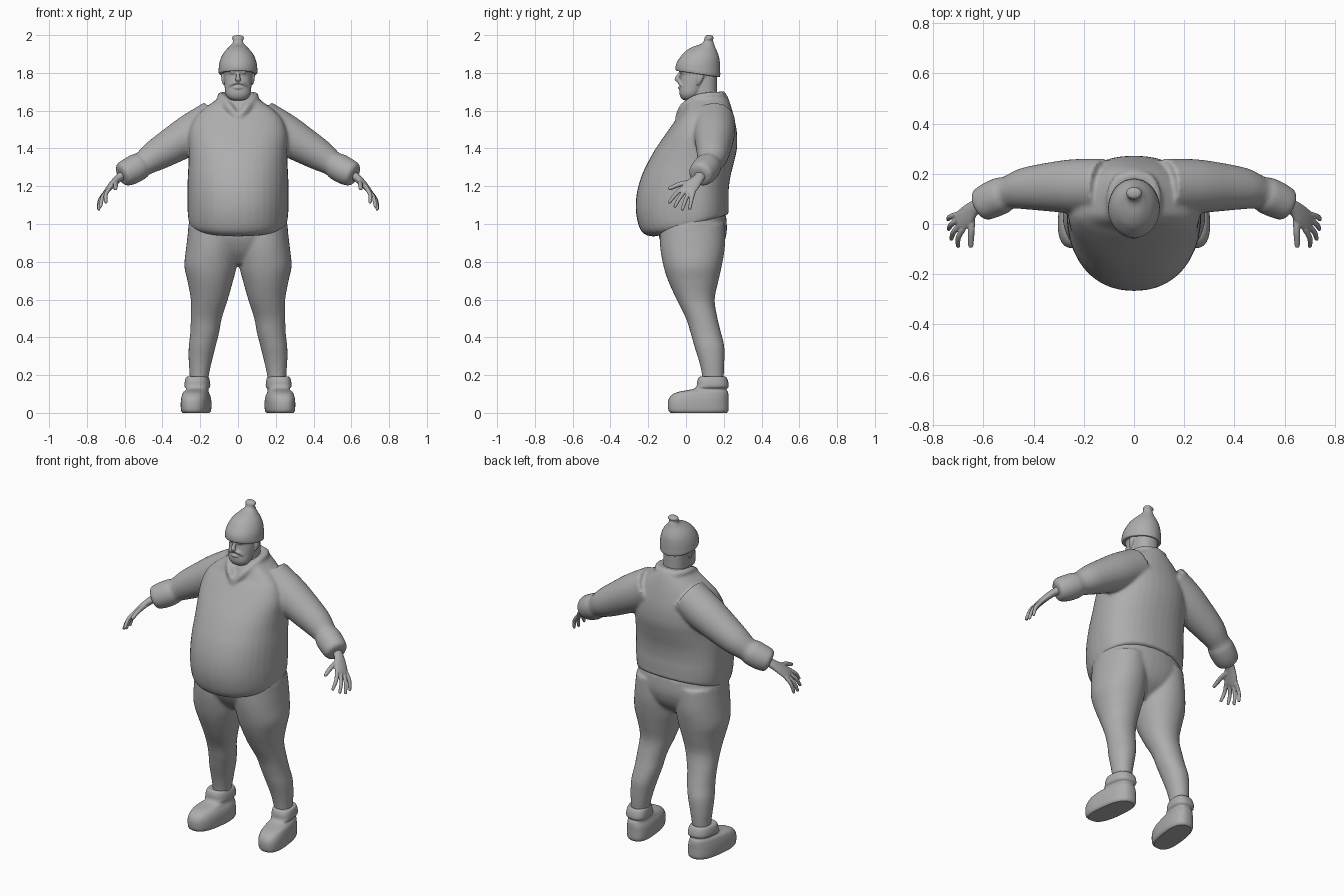
import bpy, bmesh, math
from mathutils import Vector

grey = bpy.data.materials.new("plain grey")
grey.diffuse_color = (0.42, 0.42, 0.42, 1)


def slab(z, hx, yf, yb, cx=0, tilt=0, p=2.2, shear=0, yc=None, n=40):
    """Horizontal superellipse ring, from yf (front) to yb (back)."""
    yc = (yf + yb) / 2 if yc is None else yc
    ring = []
    for i in range(n):
        a = 2 * math.pi * i / n
        c, s = math.cos(a), math.sin(a)
        ux = math.copysign(abs(c) ** (2 / p), c)
        uy = math.copysign(abs(s) ** (2 / p), s)
        y = yc + uy * ((yb - yc) if uy > 0 else (yc - yf))
        ring.append(Vector((cx + ux * hx + shear * (y - yc), y, z + tilt * (y - yc))))
    return ring


def tube(path, wide=(0, 1, 0), n=20):
    """Rings along a path of (x, y, z, radius[, thickness])."""
    pts = [Vector(q[:3]) for q in path]
    rings = []
    for i, q in enumerate(path):
        t = (pts[min(i + 1, len(pts) - 1)] - pts[max(i - 1, 0)]).normalized()
        w = Vector(wide)
        w = (w - t * w.dot(t)).normalized()
        m = t.cross(w)
        a, b = q[3], q[-1]
        rings.append([pts[i] + w * a * math.cos(k * 2 * math.pi / n)
                      + m * b * math.sin(k * 2 * math.pi / n) for k in range(n)])
    return rings


def refine(rings, k=4):
    """Catmull-Rom interpolation between rings."""
    out, last = [], len(rings) - 1
    for i in range(last):
        A, B, C, D = rings[max(i - 1, 0)], rings[i], rings[i + 1], rings[min(i + 2, last)]
        for j in range(k):
            t = j / k
            out.append([0.5 * (2 * b + (c - a) * t + (2 * a - 5 * b + 4 * c - d) * t * t
                               + (3 * b - a - 3 * c + d) * t ** 3)
                        for a, b, c, d in zip(A, B, C, D)])
    return out + [rings[-1]]


def skin(bm, rings, sides=(1,)):
    """Closed loft; sides (1, -1) also adds the mirrored copy."""
    rings = refine(rings)
    for s in sides:
        vs = [[bm.verts.new((v.x * s, v.y, v.z)) for v in r] for r in rings]
        n = len(vs[0])
        for a, b in zip(vs, vs[1:]):
            for i in range(n):
                bm.faces.new((a[i], a[(i + 1) % n], b[(i + 1) % n], b[i]))
        bm.faces.new(vs[0][::-1])
        bm.faces.new(vs[-1])


def finish(name, bm, voxel=0, relax=0):
    bmesh.ops.recalc_face_normals(bm, faces=bm.faces)
    for f in bm.faces:
        f.smooth = len(f.verts) == 4
    me = bpy.data.meshes.new(name)
    bm.to_mesh(me)
    bm.free()
    me.materials.append(grey)
    ob = bpy.data.objects.new(name, me)
    bpy.context.collection.objects.link(ob)
    if voxel:
        r = ob.modifiers.new("fuse", 'REMESH')
        r.mode = 'VOXEL'
        r.voxel_size = voxel
        r.use_smooth_shade = True
        s = ob.modifiers.new("relax", 'SMOOTH')
        s.factor = 0.5
        s.iterations = relax


BOTH = (1, -1)

# sweater: round belly, sleeves with cuffs, V collar
bm = bmesh.new()
skin(bm, [slab(z, hx, yf, yb, tilt=t, yc=0.05) for z, hx, yf, yb, t in [
    (1.0, .20, -.10, .17, .3), (1.0, .25, -.17, .222, .3), (1.03, .263, -.235, .225, .25),
    (1.1, .268, -.264, .226, .15), (1.17, .268, -.262, .226, .05), (1.25, .266, -.237, .235, 0),
    (1.33, .262, -.20, .255, 0), (1.4, .262, -.16, .27, 0), (1.48, .26, -.105, .27, 0),
    (1.55, .235, -.055, .258, 0), (1.6, .19, -.022, .24, .1), (1.65, .12, .0, .22, .15),
    (1.675, .085, .02, .2, .2)]])
skin(bm, tube([(.12, .15, 1.55, .11), (.24, .15, 1.48, .108), (.34, .147, 1.42, .097),
               (.44, .14, 1.36, .082), (.50, .125, 1.32, .066), (.525, .115, 1.305, .073),
               (.57, .095, 1.28, .073), (.61, .075, 1.262, .064), (.62, .07, 1.257, .04)], n=32), BOTH)
skin(bm, tube([(-.01, .193, 1.677, .02), (.06, .18, 1.68, .02), (.088, .12, 1.678, .021),
               (.08, .05, 1.662, .022), (.045, -.015, 1.615, .022), (0, -.042, 1.558, .018)],
              wide=(0, 0, 1)), BOTH)
finish("sweater", bm, .01, 3)

# trousers: two legs and the hips
bm = bmesh.new()
skin(bm, [slab(z, hx, yf, yb, cx, p=2.1) for z, hx, yf, yb, cx in [
    (.15, .048, .09, .195, .208), (.2, .051, .085, .2, .205), (.27, .061, .07, .203, .2),
    (.35, .071, .045, .203, .19), (.42, .076, .025, .187, .177), (.5, .082, 0, .167, .168),
    (.6, .098, -.05, .152, .152), (.7, .121, -.095, .172, .147), (.78, .139, -.12, .19, .145),
    (.88, .137, -.137, .206, .137), (1.0, .13, -.14, .205, .13)]], BOTH)
skin(bm, [slab(*q) for q in [(.79, .10, -.05, .10), (.86, .20, -.11, .18),
                             (.95, .263, -.147, .215), (1.05, .25, -.13, .212)]])
finish("trousers", bm, .01, 4)

# boots with ankle cuffs
bm = bmesh.new()
skin(bm, [slab(z, hx, yf, yb, .215, p=2.6, shear=-.12, yc=.13 if z < .12 else None)
          if z > .12 else slab(z, hx, yf, yb, .222, p=2.6, shear=-.12)
          for z, hx, yf, yb in [
    (0, .066, -.08, .215), (.015, .075, -.093, .225), (.06, .076, -.095, .225),
    (.09, .071, -.08, .225), (.11, .063, -.045, .222), (.125, .056, .03, .215),
    (.14, .066, .055, .226), (.17, .064, .06, .222), (.19, .056, .07, .212), (.19, .04, .09, .2)]], BOTH)
finish("boots", bm)

# hands: palm, four fingers, thumb
bm = bmesh.new()
W = Vector((.3, .9, -.3)).normalized()
skin(bm, tube([(.60, .085, 1.265, .03, .026), (.635, .065, 1.24, .03, .021),
               (.665, .035, 1.21, .041, .018), (.692, .008, 1.178, .043, .014),
               (.70, 0, 1.168, .036, .008)], wide=W), BOTH)


def finger(base, tip, r, bend):
    base, tip = Vector(base), Vector(tip)
    mid = (base + tip) / 2 + Vector(bend)
    near = tip.lerp(mid, .12)
    skin(bm, tube([(*base, r), (*mid, r * .95), (*near, r * .75), (*tip, r * .35)], wide=W, n=12), BOTH)


for i, tip in enumerate([(.70, -.092, 1.11), (.728, -.062, 1.088), (.739, -.022, 1.072), (.741, .018, 1.076)]):
    finger(Vector((.69, .01, 1.18)) + W * (i - 1.5) * .022, tip, .0115, (.01, 0, .006))
finger((.645, .035, 1.222), (.65, -.093, 1.185), .014, (0, 0, .008))
finish("hands", bm, .004, 2)

# head: skull, neck and facial features
bm = bmesh.new()
skin(bm, [slab(*q) for q in [
    (1.655, .03, -.01, .05), (1.665, .05, -.025, .06), (1.69, .066, -.035, .08),
    (1.73, .071, -.034, .11), (1.77, .075, -.029, .14), (1.79, .076, -.028, .16),
    (1.815, .078, -.036, .16), (1.85, .07, -.03, .15)]])
skin(bm, [slab(*q) for q in [(1.58, .08, .02, .18), (1.66, .066, .03, .165), (1.8, .068, .03, .165)]])
skin(bm, tube([(0, -.024, 1.808, .008), (0, -.042, 1.782, .010), (0, -.047, 1.768, .014),
               (0, -.034, 1.758, .012)], wide=(1, 0, 0)))                                # nose
skin(bm, tube([(.006, -.034, 1.818, .007), (.035, -.031, 1.821, .009),
               (.064, -.004, 1.816, .007)], wide=(0, 0, 1)), BOTH)                       # brow
skin(bm, tube([(.018, -.027, 1.802, .004), (.03, -.027, 1.803, .007),
               (.042, -.02, 1.802, .004)], wide=(0, 0, 1)), BOTH)                        # eye
skin(bm, tube([(-.003, -.037, 1.751, .008), (.025, -.033, 1.746, .009),
               (.046, -.018, 1.728, .006)], wide=(0, 0, 1)), BOTH)                       # moustache
skin(bm, tube([(-.024, -.03, 1.722, .005), (0, -.036, 1.721, .007),
               (.024, -.03, 1.722, .005)], wide=(0, 0, 1)))                              # lip
skin(bm, tube([(.073, .06, 1.738, .008, .006), (.079, .072, 1.765, .017, .009),
               (.08, .08, 1.80, .018, .009)], wide=(0, 1, 0)), BOTH)                     # ear
finish("head", bm, .0045, 1)

# knitted hat with a knob on top
bm = bmesh.new()
skin(bm, [slab(z, hx, yf, yb, tilt=t, p=2) for z, hx, yf, yb, t in [
    (1.797, .078, -.03, .158, -.15), (1.794, .098, -.051, .176, -.15), (1.805, .103, -.055, .181, -.15),
    (1.825, .102, -.054, .181, -.12), (1.85, .099, -.048, .18, -.06), (1.88, .09, -.033, .176, 0),
    (1.91, .073, -.008, .166, 0), (1.935, .05, .03, .155, 0), (1.955, .031, .075, .147, .1),
    (1.97, .027, .094, .142, .1), (1.985, .031, .098, .147, 0), (1.996, .023, .105, .14, 0),
    (2.0, .008, .115, .13, 0)]])
finish("hat", bm)
